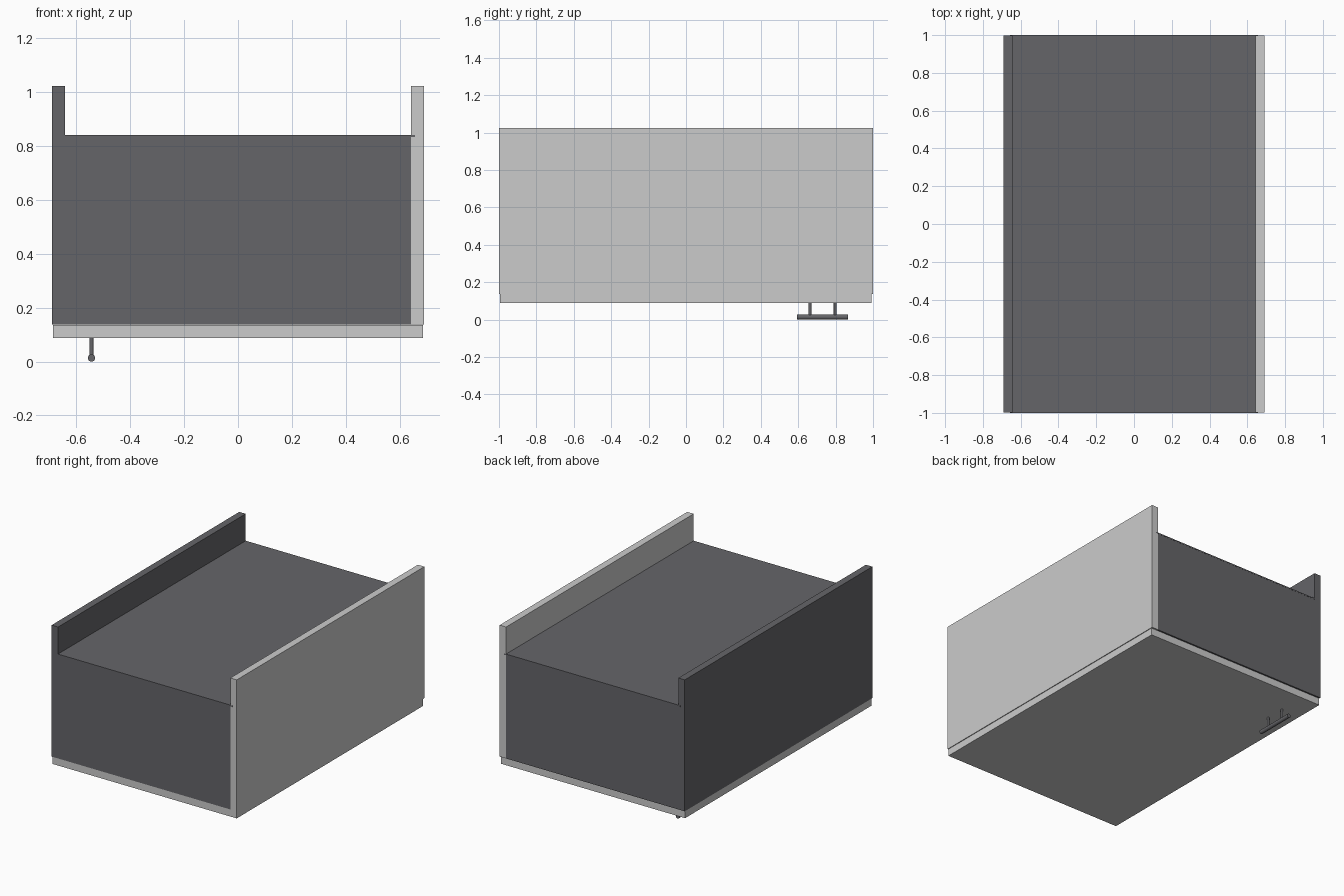
import bpy
from math import pi

if "Cube" in bpy.data.objects:
    bpy.data.objects.remove(bpy.data.objects["Cube"])


def material(name, value):
    m = bpy.data.materials.new(name)
    m.diffuse_color = (value, value, value * 1.08, 1)
    m.use_nodes = True
    m.node_tree.nodes["Principled BSDF"].inputs["Base Color"].default_value = m.diffuse_color
    return m


dark = material("dark_grey", 0.13)


def box(name, lo, hi, mat=None):
    bpy.ops.mesh.primitive_cube_add(size=1, location=[(a + b) / 2 for a, b in zip(lo, hi)])
    o = bpy.context.object
    o.name = name
    o.scale = [b - a for a, b in zip(lo, hi)]
    bpy.ops.object.transform_apply(location=False, rotation=False, scale=True)
    if mat:
        o.data.materials.append(mat)
    return o


def rod(name, loc, radius, length, rot=(0, 0, 0)):
    bpy.ops.mesh.primitive_cylinder_add(vertices=24, radius=radius, depth=length,
                                        location=loc, rotation=rot)
    o = bpy.context.object
    o.name = name
    o.data.materials.append(dark)
    bpy.ops.object.shade_smooth_by_angle()


X, XI = 0.69, 0.642           # outer and inner faces of the side panels
Z0, ZB, Z1 = 0.138, 0.842, 1.024  # carcass front, back panel, rear edge of sides

# Side panels: one dark, one light
box("left_side_panel", (-X, -0.999, Z0), (-XI, 0.999, Z1), dark)
box("right_side_panel", (XI, -0.999, Z0), (X, 0.999, Z1))

# Cabinet end panels between the sides
for name, s in (("bottom_panel", -1), ("top_panel", 1)):
    y = sorted((s * 0.951, s * 0.999))
    box(name, (-XI, y[0], Z0), (XI, y[1], ZB - 0.004), dark)

# Thin back panel set into grooves of the sides
box("back_panel", (-0.657, -1, ZB - 0.008), (0.657, 1, ZB), dark)

# Door, lying face down
box("door", (-0.687, -0.995, 0.088), (0.687, 0.991, 0.136))

# Bar handle with two posts
HX = -0.544
rod("handle_bar", (HX, 0.73, 0.0135), 0.0135, 0.272, (pi / 2, 0, 0))
for i, y in enumerate((0.663, 0.797)):
    rod(f"handle_post_{i + 1}", (HX, y, 0.052), 0.0075, 0.076)
